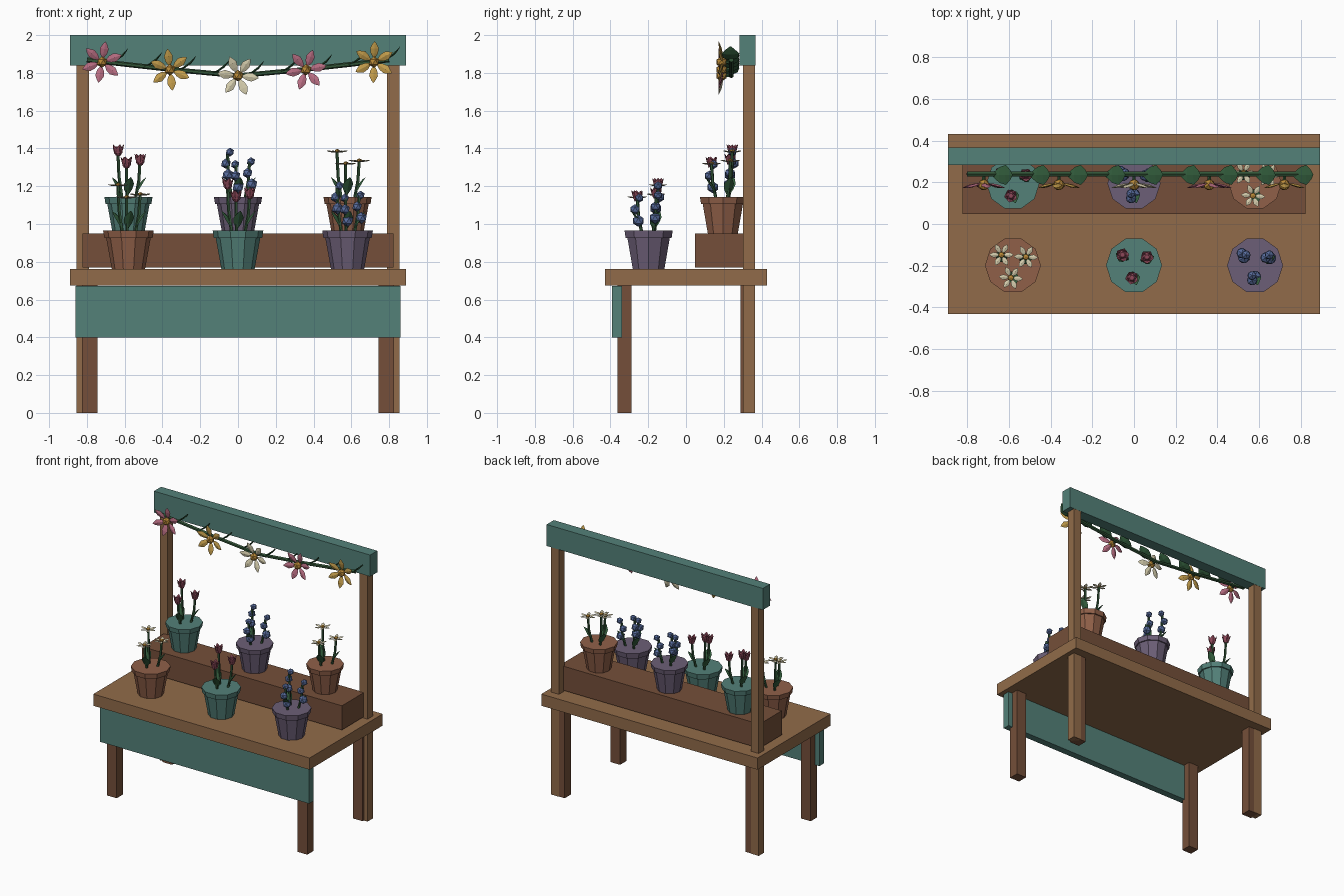
import bpy, bmesh
from math import cos, sin, pi, radians
from mathutils import Vector as V

if "Cube" in bpy.data.objects:
    bpy.data.objects.remove(bpy.data.objects["Cube"])

COLORS = {
    "wood": "906b4b", "dark_wood": "74503c", "teal": "548078", "terracotta": "8f604a",
    "purple": "6c5f76", "green": "35553a", "leaf": "375f40", "pink": "b56c80",
    "rose": "8c4a5a", "gold": "c09a4c", "cream": "d0c8a8", "blue": "586c9c", "yellow": "b8883a",
}
mats = {}


def mat(name):
    if name not in mats:
        h = COLORS[name]
        m = bpy.data.materials.new(name)
        m.diffuse_color = [(int(h[i:i + 2], 16) / 255) ** 2.2 for i in (0, 2, 4)] + [1]
        m.use_nodes = True
        m.node_tree.nodes["Principled BSDF"].inputs["Base Color"].default_value = m.diffuse_color
        mats[name] = m
    return mats[name]


def finish(name, bm, color):
    bmesh.ops.recalc_face_normals(bm, faces=bm.faces)
    me = bpy.data.meshes.new(name)
    bm.to_mesh(me)
    bm.free()
    me.materials.append(mat(color))
    bpy.context.collection.objects.link(bpy.data.objects.new(name, me))


def box(name, x, y, z, color):
    bm = bmesh.new()
    bmesh.ops.create_cube(bm, size=1)
    for v in bm.verts:
        v.co = [(r[0] + r[1]) / 2 + c * (r[1] - r[0]) for r, c in zip((x, y, z), v.co)]
    finish(name, bm, color)


def skin(bm, rings):
    """Bridge closed rings of points and cap both ends."""
    vs = [[bm.verts.new(p) for p in r] for r in rings]
    n = len(vs[0])
    for a, b in zip(vs, vs[1:]):
        for i in range(n):
            j = (i + 1) % n
            bm.faces.new((a[i], a[j], b[j], b[i]))
    bm.faces.new(vs[0])
    bm.faces.new(vs[-1])


def lathe(bm, profile, origin, n):
    skin(bm, [[V(origin) + V((r * cos(2 * pi * i / n), r * sin(2 * pi * i / n), z))
               for i in range(n)] for r, z in profile])


def tube(bm, pts, r, n=6):
    pts = [V(p) for p in pts]
    rings = []
    for i, p in enumerate(pts):
        d = (pts[min(i + 1, len(pts) - 1)] - pts[max(i - 1, 0)]).normalized()
        u = d.cross(V((0, 1, 0))).normalized()
        w = d.cross(u)
        rings.append([p + r * (u * cos(2 * pi * k / n) + w * sin(2 * pi * k / n)) for k in range(n)])
    skin(bm, rings)


def petal(bm, base, direction, side, length, width, thick=0.01, bend=0.0):
    """Pointed, lens-section petal or leaf."""
    d = V(direction).normalized()
    s = (V(side) - d * d.dot(V(side))).normalized()
    up = d.cross(s)
    rings = []
    for t, w in ((0, .1), (.3, .8), (.6, 1), (.85, .5), (1, .03)):
        c = V(base) + d * length * t + up * bend * 4 * t * (1 - t)
        a, b = s * width / 2 * w, up * thick / 2 * w
        rings.append([c + a, c + b, c - a, c - b])
    skin(bm, rings)


def blob(bm, center, r, squash=1.0):
    res = bmesh.ops.create_icosphere(bm, subdivisions=1, radius=r)
    for v in res["verts"]:
        v.co.z *= squash
        v.co += V(center)


# Table, legs, apron, riser, back frame
box("tabletop", (-.89, .89), (-.43, .43), (.675, .762), "wood")
box("riser", (-.822, .822), (.048, .31), (.77, .95), "dark_wood")
box("front_apron", (-.86, .86), (-.392, -.34), (.40, .672), "teal")
box("top_beam", (-.89, .89), (.283, .367), (1.84, 2.0), "teal")
for sx, side in ((-1, "left"), (1, "right")):
    for sy, row in ((-1, "front"), (1, "back")):
        box(f"{row}_{side}_leg", sorted((sx * .745, sx * .825)),
            sorted((sy * .288, sy * .363)), (0, .675), "dark_wood")
    box(f"{side}_post", sorted((sx * .79, sx * .855)), (.302, .366), (0, 1.84), "wood")

# Potted plants: stem offset x, y and height above the rim
STEMS = ((-.055, .05, .24), (.062, .04, .19), (-.01, -.06, .175))


def potted(name, x, y, z, color, kind, s):
    bm = bmesh.new()
    lathe(bm, [(r * s, h * s) for r, h in ((.088, 0), (.118, .165), (.128, .165), (.134, .203))],
          (x, y, z), 10)
    finish(name + "_pot", bm, color)
    top = z + .2 * s
    stems, leaves, heads, cores = (bmesh.new() for _ in range(4))
    for i, (dx, dy, h) in enumerate(STEMS):
        base, tip = V((x + dx * .6, y + dy * .6, top - .01)), V((x + dx, y + dy, top + h))
        tube(stems, (base, base.lerp(tip, .5) + V((dx, dy, 0)) * .1, tip), .009, 5)
        # Leaf leaning outward from the stem
        a = (pi * .85, pi * .1, -pi * .4)[i]
        petal(leaves, base + V((0, 0, .02)), (cos(a) * .5, sin(a) * .5, .8),
              (-sin(a), cos(a), 0), .115, .055, .014, .008)
        if kind == "daisy":
            for k in range(6):
                a = k * pi / 3 + i
                petal(heads, tip + V((cos(a), sin(a), 0)) * .008, (cos(a), sin(a), .15),
                      (-sin(a), cos(a), 0), .05, .026, .008)
            blob(cores, tip + V((0, 0, .006)), .016, .7)
        elif kind == "tulip":
            lathe(cores, ((.008, -.02), (.022, -.005), (.024, .015), (.012, .03)), tip, 6)
            for k in range(5):
                a = k * 2 * pi / 5 + i
                petal(heads, tip + V((cos(a) * .014, sin(a) * .014, -.018)),
                      (cos(a) * .3, sin(a) * .3, 1), (-sin(a), cos(a), 0), .062, .034, .012, .004)
        else:
            for k in range(3):
                a = k * 2.4 + i
                blob(heads, tip + V((cos(a) * .012, sin(a) * .012, -.06 * k)), .024 + .004 * k)
    finish(name + "_stems", stems, "green")
    finish(name + "_leaves", leaves, "leaf")
    finish(name + "_blossoms", heads, {"daisy": "cream", "tulip": "rose", "spike": "blue"}[kind])
    if kind == "spike":
        cores.free()
    else:
        finish(name + "_centers", cores, "yellow" if kind == "daisy" else "rose")


DAISY, TULIP, SPIKE = ("terracotta", "daisy"), ("teal", "tulip"), ("purple", "spike")
for i, ((fc, fk), (bc, bk)) in enumerate(((DAISY, TULIP), (TULIP, SPIKE), (SPIKE, DAISY))):
    px, side = (i - 1) * .58, ("left", "middle", "right")[i]
    potted(f"front_{side}", px, -.198, .762, fc, fk, 1)
    potted(f"back_{side}", px, .195, .95, bc, bk, .95)


# Garland: vine, leaves and five flowers
def vine_z(x):
    return 1.785 + .105 * abs(x) * (.8 + .25 * abs(x))


bm = bmesh.new()
tube(bm, [(x, .24, vine_z(x)) for x in (-.8, -.72, -.36, 0, .36, .72, .8)], .013)
finish("garland_vine", bm, "green")
bm = bmesh.new()
for i in range(9):
    x = -.68 + .18 * i
    petal(bm, (x, .235, vine_z(x)), (.09, 0, .07), (0, 1, 0), .125, .095, .012, -.012)
finish("garland_leaves", bm, "leaf")
for i, color in enumerate(("pink", "gold", "cream", "pink", "gold")):
    x = (i - 2) * .36
    c = V((x, .2, vine_z(x) - .002 if i != 2 else 1.785))
    bm = bmesh.new()
    for k in range(6):
        a = radians(k * 60 + 20 + i * 17)
        d = V((cos(a), -.25, sin(a)))
        petal(bm, c + d * .018, d, (-sin(a), 0, cos(a)), .095, .046, .014)
    finish(f"garland_flower_{i + 1}", bm, color)
    bm = bmesh.new()
    blob(bm, c + V((0, -.012, 0)), .03)
    finish(f"garland_flower_center_{i + 1}", bm, "yellow")
    bm = bmesh.new()
    tube(bm, (c, (x + .001, .24, c.z)), .008, 5)
    finish(f"garland_flower_stem_{i + 1}", bm, "green")
